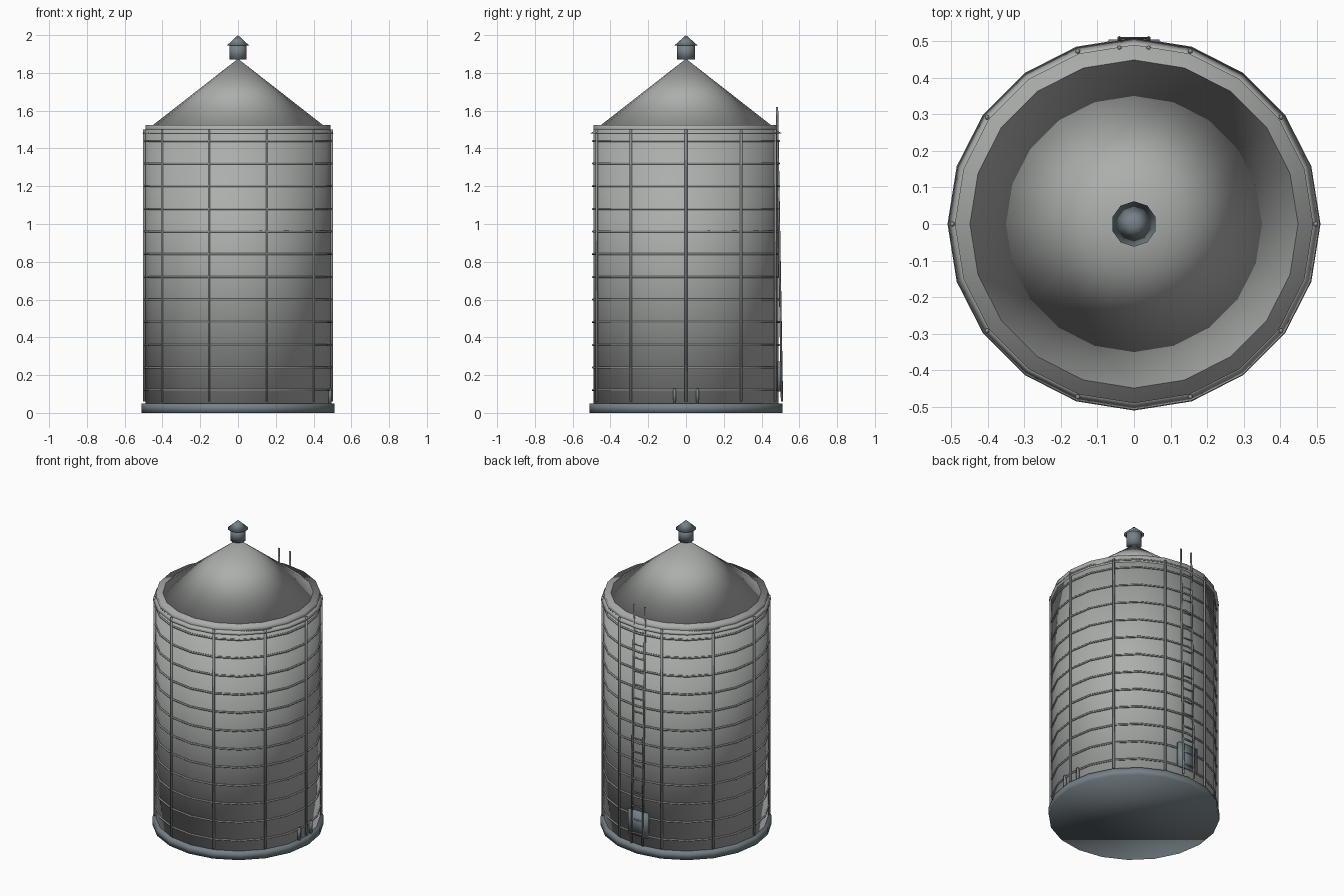
import bpy, bmesh, math
from mathutils import Vector

if "Cube" in bpy.data.objects:
    bpy.data.objects.remove(bpy.data.objects["Cube"])


def material(name, r, g, b):
    m = bpy.data.materials.new(name)
    m.diffuse_color = (r, g, b, 1)
    m.use_nodes = True
    m.node_tree.nodes["Principled BSDF"].inputs["Base Color"].default_value = m.diffuse_color
    return m


galvanised = material("galvanised", 0.41, 0.425, 0.41)
frame = material("frame_steel", 0.27, 0.285, 0.285)
steel = material("blue_steel", 0.18, 0.22, 0.245)


def make(name, bm, mat):
    """Finish a part; everything is shaded smooth across its edges."""
    bmesh.ops.recalc_face_normals(bm, faces=bm.faces)
    for f in bm.faces:
        f.smooth = True
    me = bpy.data.meshes.new(name)
    bm.to_mesh(me)
    bm.free()
    me.materials.append(mat)
    ob = bpy.data.objects.new(name, me)
    bpy.context.collection.objects.link(ob)
    return ob


def drum(name, r1, r2, z1, z2, n, mat, turn=0.0):
    """Capped cylinder, frustum or cone with a vertex on the x axis."""
    bm = bmesh.new()

    def ring(r, z):
        return [bm.verts.new((r * math.cos(turn + math.tau * i / n),
                              r * math.sin(turn + math.tau * i / n), z)) for i in range(n)]
    low = ring(r1, z1)
    bm.faces.new(low[::-1])
    if r2 == 0:
        tip = bm.verts.new((0, 0, z2))
        for i in range(n):
            bm.faces.new((low[i], low[(i + 1) % n], tip))
    else:
        top = ring(r2, z2)
        bm.faces.new(top)
        for i in range(n):
            j = (i + 1) % n
            bm.faces.new((low[i], low[j], top[j], top[i]))
    return make(name, bm, mat)


def hoop(bm, radius, z, r, n=20, m=6):
    rings = [[bm.verts.new(((radius + r * math.cos(b)) * math.cos(a),
                            (radius + r * math.cos(b)) * math.sin(a), z + r * math.sin(b)))
              for b in (math.tau * k / m for k in range(m))]
             for a in (math.tau * i / n for i in range(n))]
    for i in range(n):
        p, q = rings[i], rings[(i + 1) % n]
        for k in range(m):
            l = (k + 1) % m
            bm.faces.new((p[k], q[k], q[l], p[l]))


def rod(bm, p, q, r, n=6):
    p, q = Vector(p), Vector(q)
    m = (q - p).to_track_quat('Z', 'Y').to_matrix().to_4x4()
    m.translation = (p + q) / 2
    bmesh.ops.create_cone(bm, cap_ends=True, segments=n, radius1=r, radius2=r,
                          depth=(q - p).length, matrix=m)


def box(bm, loc, size):
    vs = bmesh.ops.create_cube(bm, size=1)["verts"]
    bmesh.ops.scale(bm, vec=size, verts=vs)
    bmesh.ops.translate(bm, vec=loc, verts=vs)


# Foundation, tank wall, eave and roof
drum("base", 0.51, 0.51, 0, 0.05, 20, steel)
drum("tank_wall", 0.49, 0.49, 0.05, 1.5, 20, galvanised)
drum("eave_drip", 0.508, 0.488, 1.478, 1.492, 20, galvanised)
drum("eave_rim", 0.49, 0.49, 1.48, 1.525, 20, galvanised)
drum("roof", 0.455, 0, 1.52, 1.875, 20, galvanised)

# Roof vent
drum("vent_neck", 0.047, 0.047, 1.87, 1.95, 10, steel, math.pi / 10)
drum("vent_cap", 0.062, 0, 1.945, 2.0, 10, steel, math.pi / 10)

# Horizontal hoops
bm = bmesh.new()
for k in range(1, 13):
    hoop(bm, 0.492, 0.12 * k, 0.006)
make("hoops", bm, frame)

# Vertical ribs
bm = bmesh.new()
for k in range(10):
    a = math.tau * k / 10
    x, y = 0.497 * math.cos(a), 0.497 * math.sin(a)
    rod(bm, (x, y, 0.06), (x, y, 1.5), 0.007)
make("ribs", bm, frame)

# Ladder on the back, leaning slightly inwards
z0, z1, y0, y1 = 0.06, 1.62, 0.508, 0.482
bm = bmesh.new()
for x in (-0.04, 0.04):
    rod(bm, (x, y0, z0), (x, y1, z1), 0.006)
for k in range(16):
    z = 0.13 + 0.088 * k
    y = y0 + (y1 - y0) * (z - z0) / (z1 - z0)
    rod(bm, (-0.04, y, z), (0.04, y, z), 0.005)
make("ladder", bm, frame)

# Access door behind the ladder
bm = bmesh.new()
box(bm, (0, 0.494, 0.193), (0.14, 0.02, 0.16))
make("access_door", bm, steel)

# Small brackets on the right side
bm = bmesh.new()
for y in (-0.06, 0.06):
    box(bm, (0.487, y, 0.09), (0.016, 0.016, 0.08))
make("side_brackets", bm, steel)
